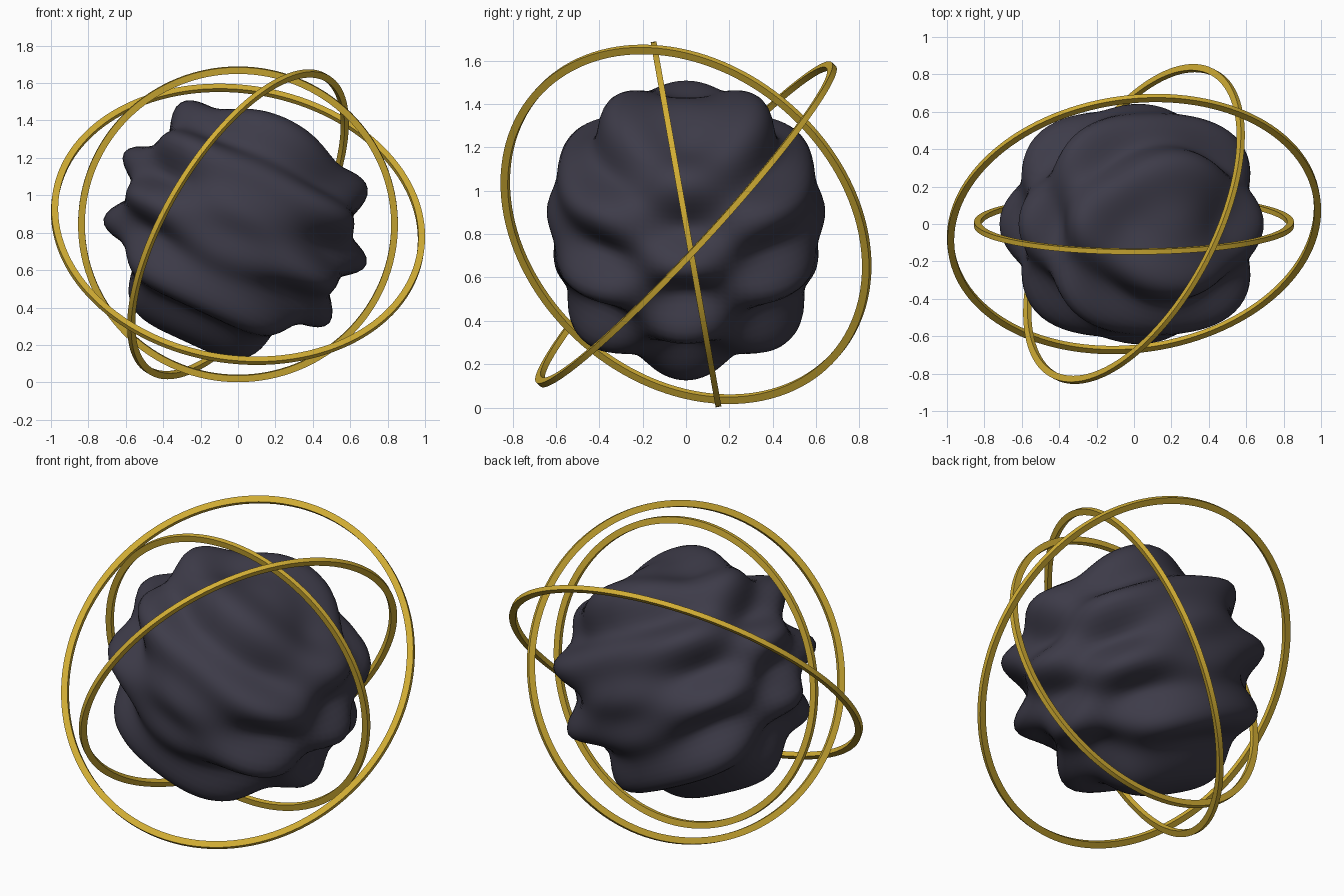
import bpy, bmesh, math
from mathutils import Vector

if "Cube" in bpy.data.objects:
    bpy.data.objects.remove(bpy.data.objects["Cube"])

CENTRE = Vector((0, 0, 0.845))


def material(name, rgb):
    m = bpy.data.materials.new(name)
    m.diffuse_color = (*rgb, 1)
    m.use_nodes = True
    m.node_tree.nodes["Principled BSDF"].inputs["Base Color"].default_value = m.diffuse_color
    return m


def finish(bm, name, mat):
    bmesh.ops.recalc_face_normals(bm, faces=bm.faces)
    mesh = bpy.data.meshes.new(name)
    bm.to_mesh(mesh)
    bm.free()
    mesh.materials.append(mat)
    ob = bpy.data.objects.new(name, mesh)
    bpy.context.collection.objects.link(ob)
    ob.location = CENTRE
    bpy.ops.object.select_all(action='DESELECT')
    ob.select_set(True)
    bpy.context.view_layer.objects.active = ob
    bpy.ops.object.shade_smooth_by_angle(angle=math.radians(40))
    return ob


dark = material("dark slate", (0.047, 0.044, 0.066))
gold = material("gold", (0.64, 0.42, 0.034))

# Rippled core: sphere with alternating lobes, tilted about y
bm = bmesh.new()
bmesh.ops.create_uvsphere(bm, u_segments=96, v_segments=72, radius=1)
for v in bm.verts:
    n = v.co.normalized()
    lobes = 0.07 * math.sin(12 * n.z) * math.cos(5 * n.y)
    v.co = n * (0.65 + lobes - 0.022 * n.y ** 6)
core = finish(bm, "rippled_core", dark)
core.rotation_euler.y = math.radians(24.7)


# Flat bands of rectangular section around the core
def ring(name, outer, normal, width=0.036, depth=0.027, segments=128):
    bm = bmesh.new()
    section = [(outer, -depth / 2), (outer, depth / 2),
               (outer - width, depth / 2), (outer - width, -depth / 2)]
    loops = []
    for i in range(segments):
        a = math.tau * i / segments
        loops.append([bm.verts.new((r * math.cos(a), r * math.sin(a), z))
                      for r, z in section])
    for i in range(segments):
        p, q = loops[i], loops[(i + 1) % segments]
        for j in range(4):
            k = (j + 1) % 4
            bm.faces.new((p[j], q[j], q[k], p[k]))
    ob = finish(bm, name, gold)
    ob.rotation_euler = Vector(normal).to_track_quat('Z', 'Y').to_euler()


tilt = math.radians(10.1)
ring("inner_ring", 0.855, (0, math.cos(tilt), math.sin(tilt)))
ring("middle_ring", 0.932, (0.78, -0.41, -0.47))
ring("outer_ring", 1.005, (0.11, -0.727, 0.67))
